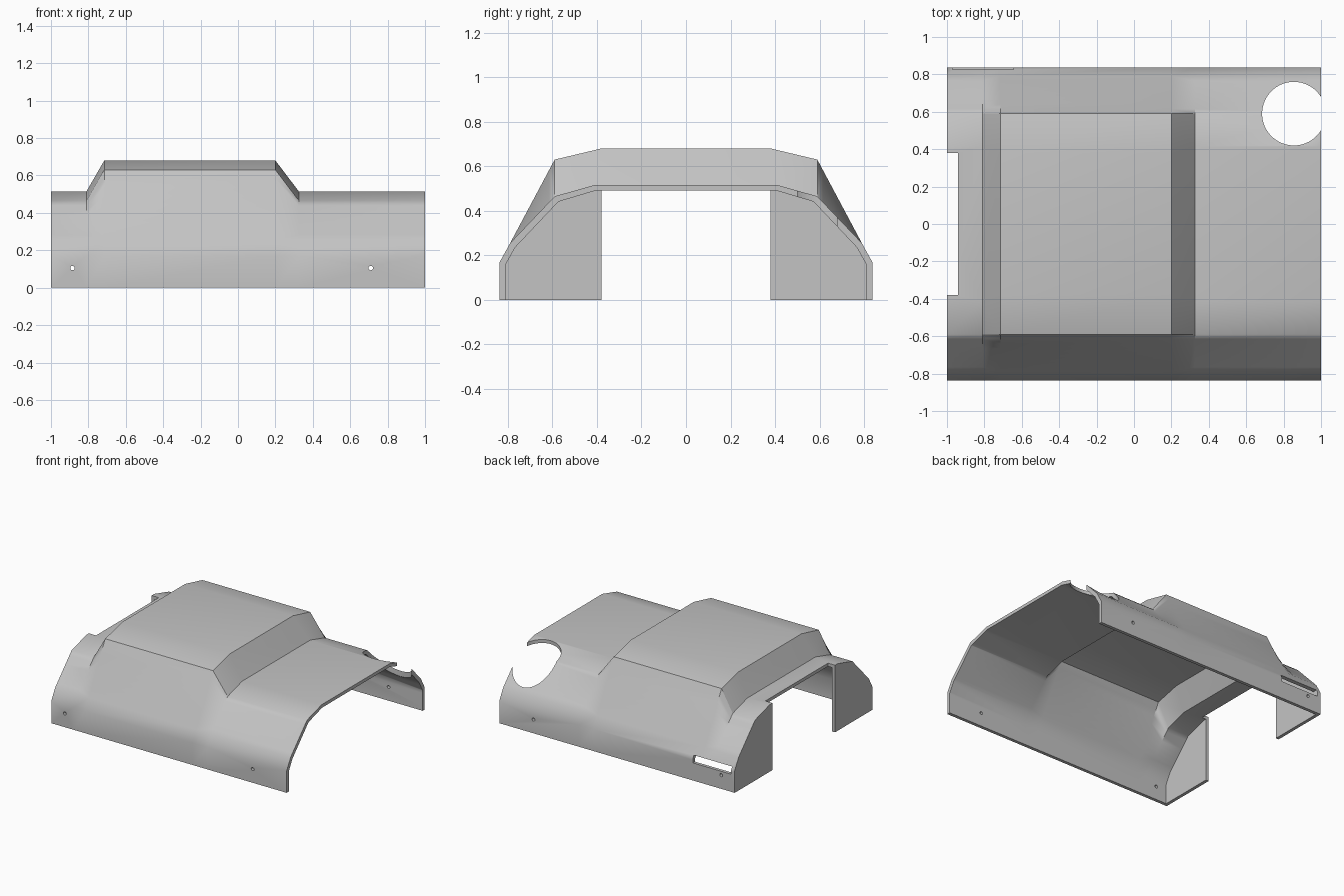
import bpy, bmesh, math
from mathutils import Vector, Matrix

cube = bpy.data.objects.get("Cube")
if cube:
    bpy.data.objects.remove(cube, do_unlink=True)

grey = bpy.data.materials.new("plain grey")
grey.use_nodes = True
tone = (0.55, 0.55, 0.55, 1)
grey.diffuse_color = tone
grey.node_tree.nodes["Principled BSDF"].inputs["Base Color"].default_value = tone


def new_object(name, bm):
    bmesh.ops.recalc_face_normals(bm, faces=bm.faces)
    mesh = bpy.data.meshes.new(name)
    bm.to_mesh(mesh)
    bm.free()
    obj = bpy.data.objects.new(name, mesh)
    bpy.context.collection.objects.link(obj)
    mesh.materials.append(grey)
    return obj


def arch(foot, half, steps=8):
    """Mirrored cross-section; the main flank is split so the ramps blend evenly."""
    wall, flank, shoulder, crown = [Vector(p) for p in half]
    side = [Vector((wall.x, foot)), wall]
    side += [flank.lerp(shoulder, i / steps) for i in range(steps + 1)]
    side.append(crown)
    return side + [Vector((-p.x, p.y)) for p in reversed(side)]


def loft(name, stations):
    """Closed solid through (x, section) stations."""
    bm = bmesh.new()
    rings = [[bm.verts.new((x, p.x, p.y)) for p in section] for x, section in stations]
    n = len(rings[0])
    for a, b in zip(rings, rings[1:]):
        for i in range(n):
            j = (i + 1) % n
            bm.faces.new((a[i], a[j], b[j], b[i]))
    bm.faces.new(rings[0])
    bm.faces.new(rings[-1])
    bmesh.ops.triangulate(bm, faces=bm.faces, quad_method='SHORT_EDGE')
    return new_object(name, bm)


def box(name, low, high):
    bm = bmesh.new()
    low, high = Vector(low), Vector(high)
    bmesh.ops.create_cube(bm, size=1, matrix=Matrix.Translation((low + high) / 2)
                          @ Matrix.Diagonal((*(high - low), 1)))
    return new_object(name, bm)


def cylinder(name, centre, radius, depth, sides, turn=0):
    bm = bmesh.new()
    bmesh.ops.create_cone(bm, cap_ends=True, segments=sides, radius1=radius,
                          radius2=radius, depth=depth,
                          matrix=Matrix.Translation(centre) @ Matrix.Rotation(turn, 4, 'X'))
    return new_object(name, bm)


# Outer body: low ends with a raised middle
low_out = arch(0, [(0.837, 0.17), (0.79, 0.255), (0.59, 0.465), (0.413, 0.515)])
high_out = arch(0, [(0.837, 0.17), (0.79, 0.255), (0.59, 0.63), (0.38, 0.68)])
cover = loft("cover_shell", [(-1, low_out), (-0.81, low_out), (-0.715, high_out),
                             (0.2, high_out), (0.325, low_out), (1, low_out)])

# Hollow, open at the bottom and the left end; leaves the right end wall
low_in = arch(-0.1, [(0.812, 0.155), (0.768, 0.235), (0.573, 0.441), (0.408, 0.49)])
high_in = arch(-0.1, [(0.812, 0.155), (0.768, 0.24), (0.57, 0.61), (0.376, 0.655)])
cutters = [loft("hollow", [(-0.975, low_in), (-0.796, low_in), (-0.701, high_in),
                           (0.188, high_in), (0.313, low_in), (1.1, low_in)])]

# End opening, round hole, long slot and screw holes
cutters.append(box("end_opening", (-1.1, -0.38, -0.1), (-0.94, 0.38, 0.8)))
cutters.append(cylinder("round_hole", (0.855, 0.59, 0.5), 0.17, 1.2, 64))
cutters.append(box("slot", (-0.97, 0.76, 0.135), (-0.645, 0.9, 0.19)))
for x in (-0.885, 0.71):
    for y in (-0.83, 0.83):
        cutters.append(cylinder("screw_hole", (x, y, 0.105), 0.012, 0.2, 16, math.pi / 2))

bpy.ops.object.select_all(action='DESELECT')
bpy.context.view_layer.objects.active = cover
cover.select_set(True)
for cutter in cutters:
    cutter.hide_render = True
    cut = cover.modifiers.new("cut", 'BOOLEAN')
    cut.operation = 'DIFFERENCE'
    cut.solver = 'EXACT'
    cut.object = cutter
    bpy.ops.object.modifier_apply(modifier=cut.name)
    bpy.data.objects.remove(cutter, do_unlink=True)

# Soft shading over the shallow bends, crisp on the rest
bpy.ops.object.shade_smooth_by_angle(angle=math.radians(35))
weighted = cover.modifiers.new("weighted_normals", 'WEIGHTED_NORMAL')
weighted.keep_sharp = True
